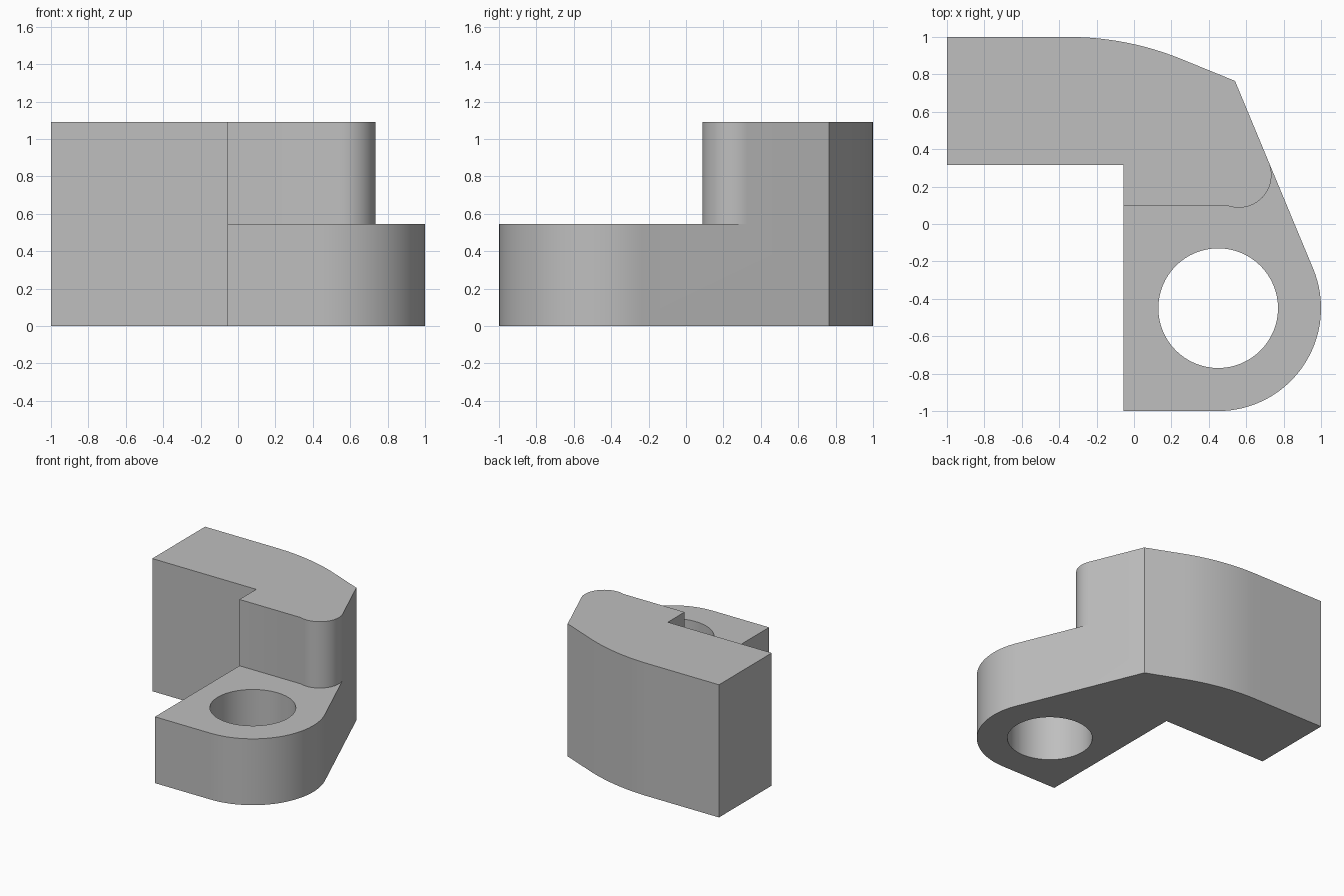
import bpy
import bmesh
from math import cos, sin, radians

old = bpy.data.objects.get("Cube")
if old:
    bpy.data.objects.remove(old, do_unlink=True)

HEIGHT, STEP = 1.09, 0.545
TILT = 22.6            # direction the slanted side faces, in degrees

grey = bpy.data.materials.new("plain grey")
grey.use_nodes = True
colour = (0.52, 0.52, 0.52, 1)
grey.diffuse_color = colour
grey.node_tree.nodes["Principled BSDF"].inputs["Base Color"].default_value = colour


def arc(cx, cy, r, start, end, steps):
    angles = [radians(start + (end - start) * i / steps) for i in range(steps + 1)]
    return [(cx + r * cos(a), cy + r * sin(a)) for a in angles]


def prism(name, outline, bottom, top):
    bm = bmesh.new()
    base = bm.faces.new([bm.verts.new((x, y, bottom)) for x, y in outline])
    ext = bmesh.ops.extrude_face_region(bm, geom=[base])
    verts = [v for v in ext["geom"] if isinstance(v, bmesh.types.BMVert)]
    bmesh.ops.translate(bm, verts=verts, vec=(0, 0, top - bottom))
    bmesh.ops.recalc_face_normals(bm, faces=bm.faces)
    mesh = bpy.data.meshes.new(name)
    bm.to_mesh(mesh)
    bm.free()
    mesh.materials.append(grey)
    obj = bpy.data.objects.new(name, mesh)
    bpy.context.collection.objects.link(obj)
    return obj


# Full-height L-shaped body: rounded front lobe, slanted side, bowed back
body = prism("bracket_body",
             [(-1, 0.315), (-0.055, 0.315), (-0.055, -1)]
             + arc(0.45, -0.45, 0.55, -90, TILT, 32)
             + [(0.54, 0.765)]
             + arc(-0.35, -0.6, 1.6, 90 - TILT, 90, 12)
             + [(-1, 1)], 0, HEIGHT)

# Cutter that lowers the front lobe, leaving a filleted upper corner
step_cutter = prism("step_cutter",
                    [(-0.2, 0.097)]
                    + arc(0.56, 0.262, 0.175, -110, TILT, 24)
                    + [(1.2, 0.33), (1.2, -1.2), (-0.2, -1.2)], STEP, HEIGHT + 0.2)

# Cutter for the round through-hole
hole_cutter = prism("hole_cutter", arc(0.45, -0.45, 0.32, 0, 354.375, 63), -0.2, HEIGHT + 0.2)

bpy.ops.object.select_all(action="DESELECT")
bpy.context.view_layer.objects.active = body
body.select_set(True)
for cutter in (step_cutter, hole_cutter):
    cutter.hide_render = True
    cut = body.modifiers.new(cutter.name, "BOOLEAN")
    cut.operation = "DIFFERENCE"
    cut.solver = "EXACT"
    cut.object = cutter
    bpy.ops.object.modifier_apply(modifier=cut.name)
    bpy.data.objects.remove(cutter, do_unlink=True)

bpy.ops.object.shade_smooth_by_angle(angle=radians(20))
